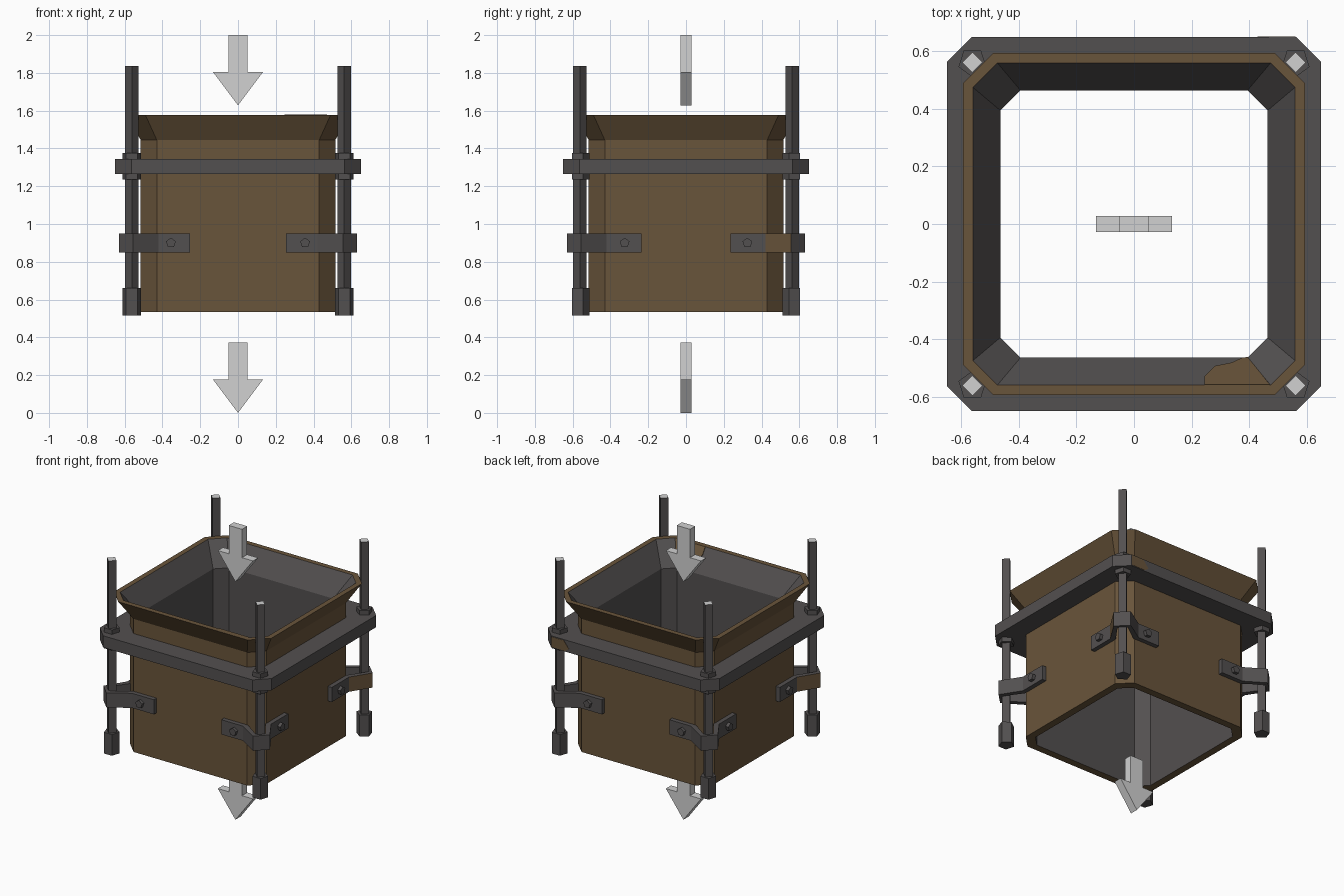
import bpy, bmesh, math
from mathutils import Vector

if "Cube" in bpy.data.objects:
    bpy.data.objects.remove(bpy.data.objects["Cube"])


def material(name, rgb):
    m = bpy.data.materials.new(name)
    m.diffuse_color = (*rgb, 1)
    m.use_nodes = True
    m.node_tree.nodes["Principled BSDF"].inputs["Base Color"].default_value = m.diffuse_color
    return m


RUST = material("rusty brown", (0.141, 0.089, 0.043))
STEEL = material("dark steel", (0.086, 0.080, 0.080))
PALE = material("pale grey", (0.64, 0.64, 0.64))


def build(name, verts, faces, mats, ids=None):
    """Mesh object from verts and faces, with normals made consistent."""
    me = bpy.data.meshes.new(name)
    me.from_pydata(verts, [], faces)
    for m in mats:
        me.materials.append(m)
    if ids:
        me.polygons.foreach_set("material_index", ids)
    bm = bmesh.new()
    bm.from_mesh(me)
    bmesh.ops.recalc_face_normals(bm, faces=bm.faces)
    bm.to_mesh(me)
    bm.free()
    ob = bpy.data.objects.new(name, me)
    bpy.context.collection.objects.link(ob)
    return ob


def prism(name, pts, offset, mats, side_ids=None, cap_ids=(0, 0)):
    """Extrude a planar outline along offset. Faces: start cap, end cap, sides."""
    n = len(pts)
    v = [Vector(p) for p in pts]
    v += [p + Vector(offset) for p in v]
    f = [list(range(n)), list(range(n, 2 * n))]
    f += [(i, (i + 1) % n, n + (i + 1) % n, n + i) for i in range(n)]
    return build(name, v, f, mats, list(cap_ids) + list(side_ids or [0] * n))


def octagon(a, c, z):
    """Square of half width a whose chamfers start at c."""
    return [(a, -c, z), (a, c, z), (c, a, z), (-c, a, z),
            (-a, c, z), (-a, -c, z), (-c, -a, z), (c, -a, z)]


def hollow(name, rings, mats, ids):
    """Closed hollow tube through a cycle of octagon rings."""
    v, f, m = [], [], []
    for r in rings:
        v += octagon(*r)
    k = len(rings)
    for j in range(k):
        for i in range(8):
            a, b = j * 8, ((j + 1) % k) * 8
            f.append((a + i, a + (i + 1) % 8, b + (i + 1) % 8, b + i))
            m.append(ids[j])
    return build(name, v, f, mats, m)


def polygon(cx, cy, z, r, n, start):
    return [(cx + r * math.cos(start + math.tau * i / n),
             cy + r * math.sin(start + math.tau * i / n), z) for i in range(n)]


# flared bin: brown outside and rims, steel inside
hollow("bin_shell",
       [(.515, .43, .535), (.515, .43, 1.445), (.595, .49, 1.577),
        (.56, .475, 1.577), (.465, .395, 1.43), (.465, .395, .535)],
       [RUST, STEEL], [0, 0, 0, 1, 1, 0])

# clamping frame around the bin
hollow("clamp_frame",
       [(.65, .565, 1.265), (.65, .565, 1.345), (.505, .42, 1.345), (.505, .42, 1.265)],
       [STEEL], [0] * 4)

# corner hardware
C = .562
for sx in (-1, 1):
    for sy in (-1, 1):
        tag = ("front" if sy < 0 else "back") + ("_left" if sx < 0 else "_right")
        x, y = sx * C, sy * C
        prism("rod_" + tag, polygon(x, y, .6, .035, 4, 0), (0, 0, 1.237),
              [STEEL, PALE], cap_ids=(0, 1))
        # pentagonal foot and nuts, mirrored front to back
        for part, z, h in (("foot_", .515, .145), ("lower_nut_", 1.235, .03),
                           ("upper_nut_", 1.345, .03)):
            prism(part + tag, polygon(x, y, z, .051, 5, -sy * math.pi / 2),
                  (0, 0, h), [STEEL])
        # bent strap round the rod, with a rusted bend on two opposite corners
        outer = [(.255, .545), (.42, .545), (.555, .63),
                 (.63, .555), (.545, .42), (.545, .235)]
        inner = [(.51, .235), (.51, .43), (.595, .55),
                 (.55, .595), (.43, .51), (.255, .51)]
        ids = [0] * 12
        if sx * sy > 0:
            ids[3] = 1
        prism("strap_" + tag, [(sx * a, sy * b, .85) for a, b in outer + inner],
              (0, 0, .1), [STEEL, RUST], ids)
        # pentagonal bolt heads on both arms
        bolt = polygon(0, .9, 0, .027, 5, math.pi / 2)
        head = [(.027 * math.sin(math.tau * i / 5), .9 + .027 * math.cos(math.tau * i / 5))
                for i in range(5)]
        prism("bolt_y_" + tag, [(sx * .355 + a, sy * .54, b) for a, b in head],
              (0, sy * .027, 0), [STEEL])
        prism("bolt_x_" + tag, [(sx * .54, sy * .325 + a, b) for a, b in head],
              (sx * .027, 0, 0), [STEEL])

# rust stain on the inside of the front flare
stain = [(.245, 1), (.472, 1), (.395, 0), (.375, .03), (.34, .2), (.28, .33), (.245, .7)]
prism("flare_stain",
      [(a, -.465 - .095 * t, 1.43 + .147 * t) for a, t in stain],
      (0, .0025, .0016), [RUST])

# rust stain on the back edge of the frame
prism("frame_stain",
      [(.562, .648, 1.27), (.562, .648, 1.34), (.47, .648, 1.34), (.43, .648, 1.29),
       (.46, .648, 1.27)], (0, .004, 0), [RUST])

# flow arrows above and below
for name, tip in (("upper_arrow", 1.628), ("lower_arrow", 0)):
    shape = [(0, 0), (.133, .178), (.05, .178), (.05, .372),
             (-.05, .372), (-.05, .178), (-.133, .178)]
    prism(name, [(a, -.028, tip + b) for a, b in shape], (0, .056, 0), [PALE])
